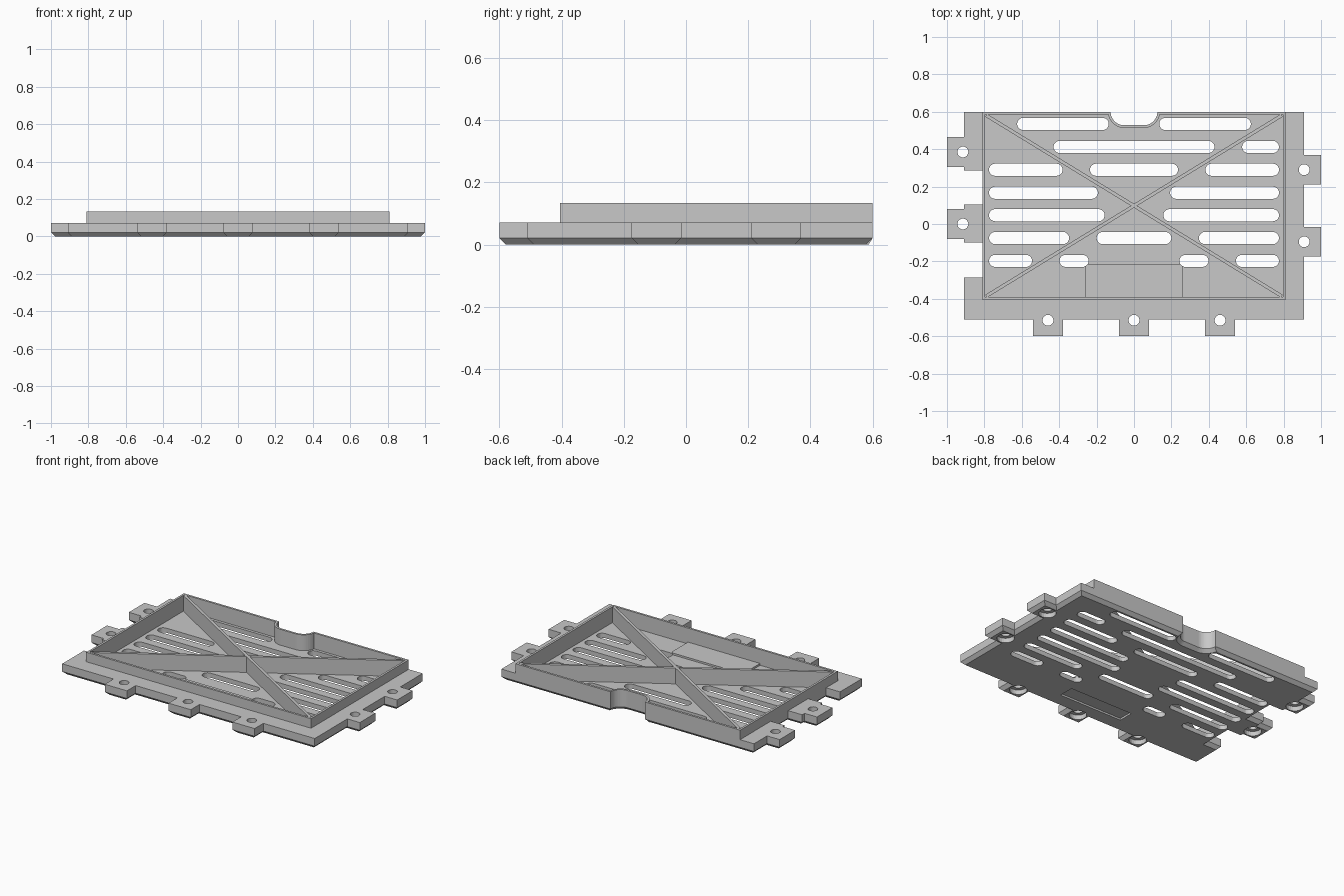
import bpy, bmesh, math
from mathutils import Vector

cube = bpy.data.objects.get("Cube")
if cube:
    bpy.data.objects.remove(cube, do_unlink=True)

grey = bpy.data.materials.new("plain_grey")
grey.use_nodes = True
grey.diffuse_color = (0.58, 0.58, 0.58, 1)
grey.node_tree.nodes["Principled BSDF"].inputs["Base Color"].default_value = grey.diffuse_color

PLATE_TOP, RIM_TOP, FLOOR, CHAMFER, WALL = 0.071, 0.133, 0.03, 0.021, 0.014


def inset(points, d):
    """Move every edge of a counter-clockwise outline inwards by d."""
    result = []
    for i, p in enumerate(points):
        p = Vector(p)
        a = (p - Vector(points[i - 1])).normalized()
        b = (Vector(points[(i + 1) % len(points)]) - p).normalized()
        na, nb = Vector((-a.y, a.x)), Vector((-b.y, b.x))
        result.append(tuple(p + (na + nb) * d / (1 + na.dot(nb))))
    return result


def add_loft(bm, rings):
    """Skin a stack of (outline, height) rings and cap both ends."""
    loops = [[bm.verts.new((x, y, z)) for x, y in pts] for pts, z in rings]
    n = len(loops[0])
    for low, high in zip(loops, loops[1:]):
        for i in range(n):
            j = (i + 1) % n
            bm.faces.new((low[i], low[j], high[j], high[i]))
    bm.faces.new(loops[0][::-1])
    bm.faces.new(loops[-1])


def make(name, *stacks):
    bm = bmesh.new()
    for rings in stacks:
        add_loft(bm, rings)
    mesh = bpy.data.meshes.new(name)
    bm.to_mesh(mesh)
    bm.free()
    mesh.materials.append(grey)
    obj = bpy.data.objects.new(name, mesh)
    bpy.context.collection.objects.link(obj)
    return obj


def cut(obj, cutter):
    mod = obj.modifiers.new("cut", 'BOOLEAN')
    mod.operation, mod.solver, mod.object = 'DIFFERENCE', 'EXACT', cutter
    bpy.context.view_layer.objects.active = obj
    bpy.ops.object.modifier_apply(modifier=mod.name)


def rect(x0, x1, y0, y1):
    return [(x0, y0), (x1, y0), (x1, y1), (x0, y1)]


def arc(cx, cy, r, start, end, steps=12):
    angles = [math.radians(start + (end - start) * i / steps) for i in range(steps + 1)]
    return [(cx + r * math.cos(t), cy + r * math.sin(t)) for t in angles]


def circle(cx, cy, r):
    return arc(cx, cy, r, 0, 345, 23)


def slot(x0, x1, y, r=0.0325):
    return arc(x1 - r, y, r, -90, 90) + arc(x0 + r, y, r, 90, 270)


# Cable notch in the back edge, running from +x to -x
notch = arc(0.053, 0.6, 0.072, 0, -90)
notch += [(-x, y) for x, y in reversed(notch)]

# Outline of the base plate with its screw tabs
outline = [(-0.91, -0.51)]
for x in (-0.46, 0, 0.46):
    outline += [(x - 0.08, -0.51), (x - 0.08, -0.6), (x + 0.08, -0.6), (x + 0.08, -0.51)]
outline.append((0.91, -0.51))
for y in (-0.095, 0.29):
    outline += [(0.91, y - 0.08), (1, y - 0.08), (1, y + 0.08), (0.91, y + 0.08)]
outline += [(0.91, 0.6)] + notch + [(-0.91, 0.6)]
outline += [(-0.91, 0.465), (-1, 0.465), (-1, 0.305), (-0.91, 0.305), (-0.91, 0.285),
            (-0.81, 0.285), (-0.81, 0.105), (-0.91, 0.105), (-0.91, 0.08), (-1, 0.08),
            (-1, -0.08), (-0.91, -0.08), (-0.91, -0.1), (-0.81, -0.1),
            (-0.81, -0.285), (-0.91, -0.285)]
plate = make("base_plate", [(inset(outline, CHAMFER), 0), (outline, CHAMFER), (outline, PLATE_TOP)])

# Raised rim around the tray
rim_outline = [(-0.81, -0.405), (0.81, -0.405), (0.81, 0.6)] + notch + [(-0.81, 0.6)]
rim = make("tray_rim", [(rim_outline, PLATE_TOP), (rim_outline, RIM_TOP)])

# Slightly raised pad on the tray floor
pad_outline = rect(-0.26, 0.26, -0.392, -0.215)
pad = make("floor_pad", [(pad_outline, FLOOR - 0.005), (pad_outline, FLOOR + 0.012)])

# Cutters: tray cavity, vent slots, screw holes, underside recess
inner = inset(rim_outline, WALL)
cavity = make("cavity_cutter", [(inner, FLOOR), (inner, 0.3)])

rows = {
    0.535: [(0.135, 0.625)],
    0.412: [(0.578, 0.775)],
    0.29: [(0.382, 0.775)],
    0.167: [(0.193, 0.775)],
    0.047: [(0.157, 0.775)],
    -0.075: [(0.347, 0.775)],
    -0.197: [(0.243, 0.398), (0.545, 0.775)],
}
spans = [(-0.43, 0.43, 0.412), (-0.235, 0.235, 0.29), (-0.2, 0.2, -0.075)]
for y, pairs in rows.items():
    for a, b in pairs:
        spans.append((a, b, y))
        if y != 0.412:
            spans.append((-b, -a, y))
slots = make("slot_cutter", *[[(slot(*s), -0.1), (slot(*s), 0.06)] for s in spans])

screws = [(x, -0.515) for x in (-0.46, 0, 0.46)]
screws += [(0.91, -0.095), (0.91, 0.29), (-0.915, 0), (-0.915, 0.385)]
holes = make("screw_cutter", *[
    [(circle(x, y, 0.052), -0.05), (circle(x, y, 0.052), 0.03),
     (circle(x, y, 0.029), 0.031), (circle(x, y, 0.029), 0.2)] for x, y in screws])

label = rect(-0.23, 0.23, -0.4, -0.3)
recess = make("recess_cutter", [(label, -0.05), (label, 0.012)])

for cutter in (cavity, slots, holes, recess):
    cut(plate, cutter)
cut(rim, cavity)
cut(pad, slots)
for cutter in (cavity, slots, holes, recess):
    bpy.data.objects.remove(cutter, do_unlink=True)

# Diagonal braces across the tray
for name, side in (("brace_rising", 1), ("brace_falling", -1)):
    a, b = Vector((-0.79, 0.0975 - side * 0.483)), Vector((0.79, 0.0975 + side * 0.483))
    d = (b - a).normalized()
    n = Vector((-d.y, d.x)) * 0.009
    bar = [tuple(p) for p in (a - n, b - n, b + n, a + n)]
    make(name, [(bar, FLOOR - 0.005), (bar, RIM_TOP)])
